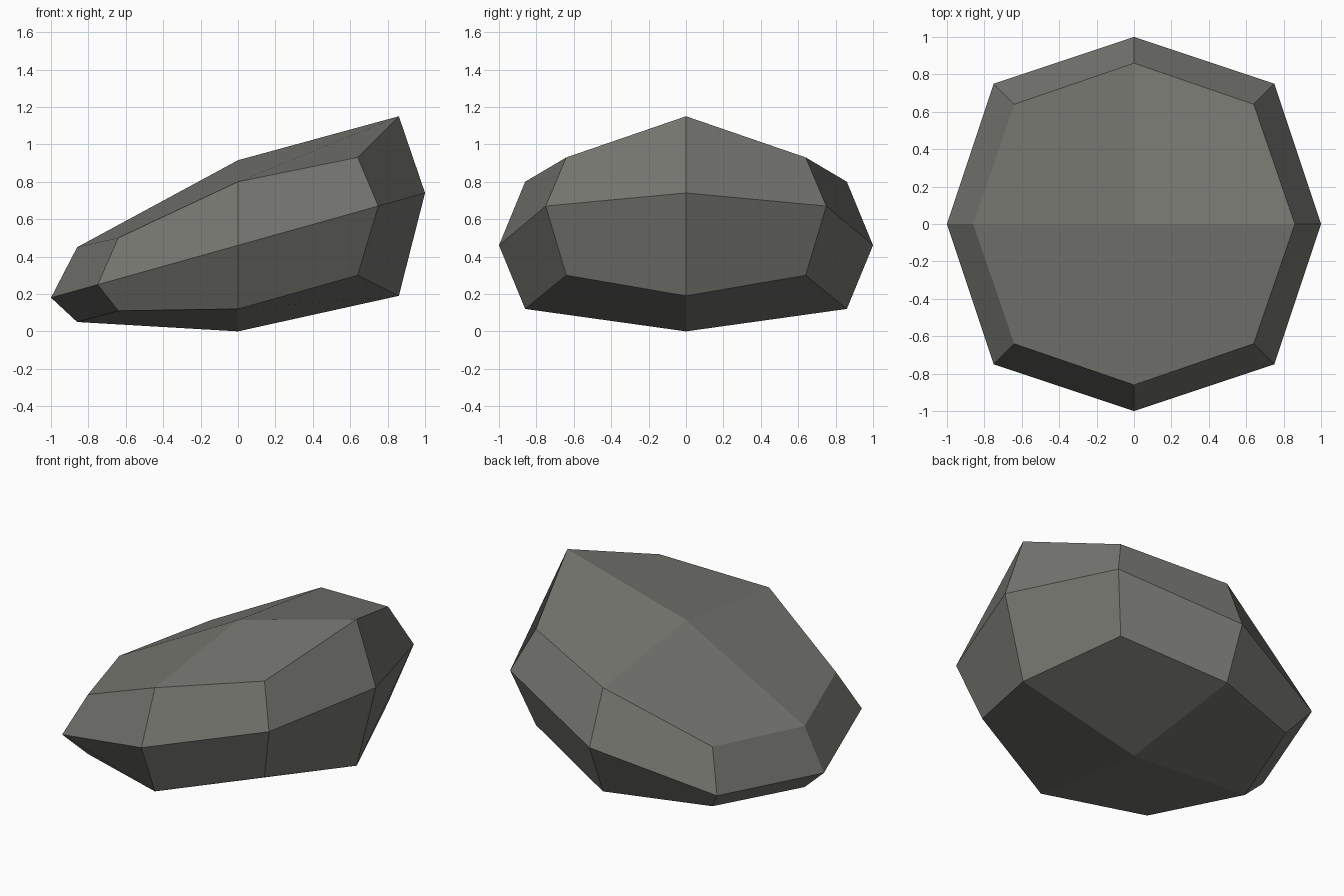
import bpy, bmesh
from mathutils import Vector

if "Cube" in bpy.data.objects:
    bpy.data.objects.remove(bpy.data.objects["Cube"])

# Plan outlines (half of each ring, from left to right; the other half is mirrored in y)
OUTER = [(-1, 0), (-0.75, -0.75), (0, -1), (0.75, -0.75), (1, 0)]
INNER = [(-0.86, 0), (-0.64, -0.64), (0, -0.86), (0.64, -0.64), (0.86, 0)]
# Heights along each half ring
BOTTOM_Z = [0.05, 0.11, 0.12, 0.30, 0.19]
MIDDLE_Z = [0.18, 0.25, 0.46, 0.67, 0.74]
TOP_Z = [0.45, 0.50, 0.80, 0.93, 1.15]
CORE = Vector((0, 0, 0.46))

bm = bmesh.new()


def ring(plan, heights):
    half = [Vector((x, y, z)) for (x, y), z in zip(plan, heights)]
    back = [Vector((p.x, -p.y, p.z)) for p in half[3:0:-1]]
    return [bm.verts.new(p) for p in half + back]


def facet(a, b, c, d):
    # start the quad so that its fold (first to third corner) bulges outward
    mid = (a.co + b.co + c.co + d.co) / 4 - CORE
    if (a.co + c.co).dot(mid) < (b.co + d.co).dot(mid):
        a, b, c, d = b, c, d, a
    bm.faces.new((a, b, c, d))


bottom, middle, top = ring(INNER, BOTTOM_Z), ring(OUTER, MIDDLE_Z), ring(INNER, TOP_Z)

# Side facets
for low, high in ((bottom, middle), (middle, top)):
    for i in range(8):
        j = (i + 1) % 8
        facet(low[i], low[j], high[j], high[i])

# Four facets round the peak and four round the foot
peak = bm.verts.new((0, 0, 0.915))
foot = bm.verts.new((0, 0, 0))
for i in range(0, 8, 2):
    j, k = i + 1, (i + 2) % 8
    facet(peak, top[i], top[j], top[k])
    facet(foot, bottom[k], bottom[j], bottom[i])

bmesh.ops.recalc_face_normals(bm, faces=bm.faces)
mesh = bpy.data.meshes.new("rock")
bm.to_mesh(mesh)
bm.free()

stone = bpy.data.materials.new("grey stone")
stone.diffuse_color = (0.18, 0.18, 0.163, 1)
stone.use_nodes = True
stone.node_tree.nodes["Principled BSDF"].inputs["Base Color"].default_value = stone.diffuse_color
mesh.materials.append(stone)
rock = bpy.data.objects.new("rock", mesh)
bpy.context.collection.objects.link(rock)
